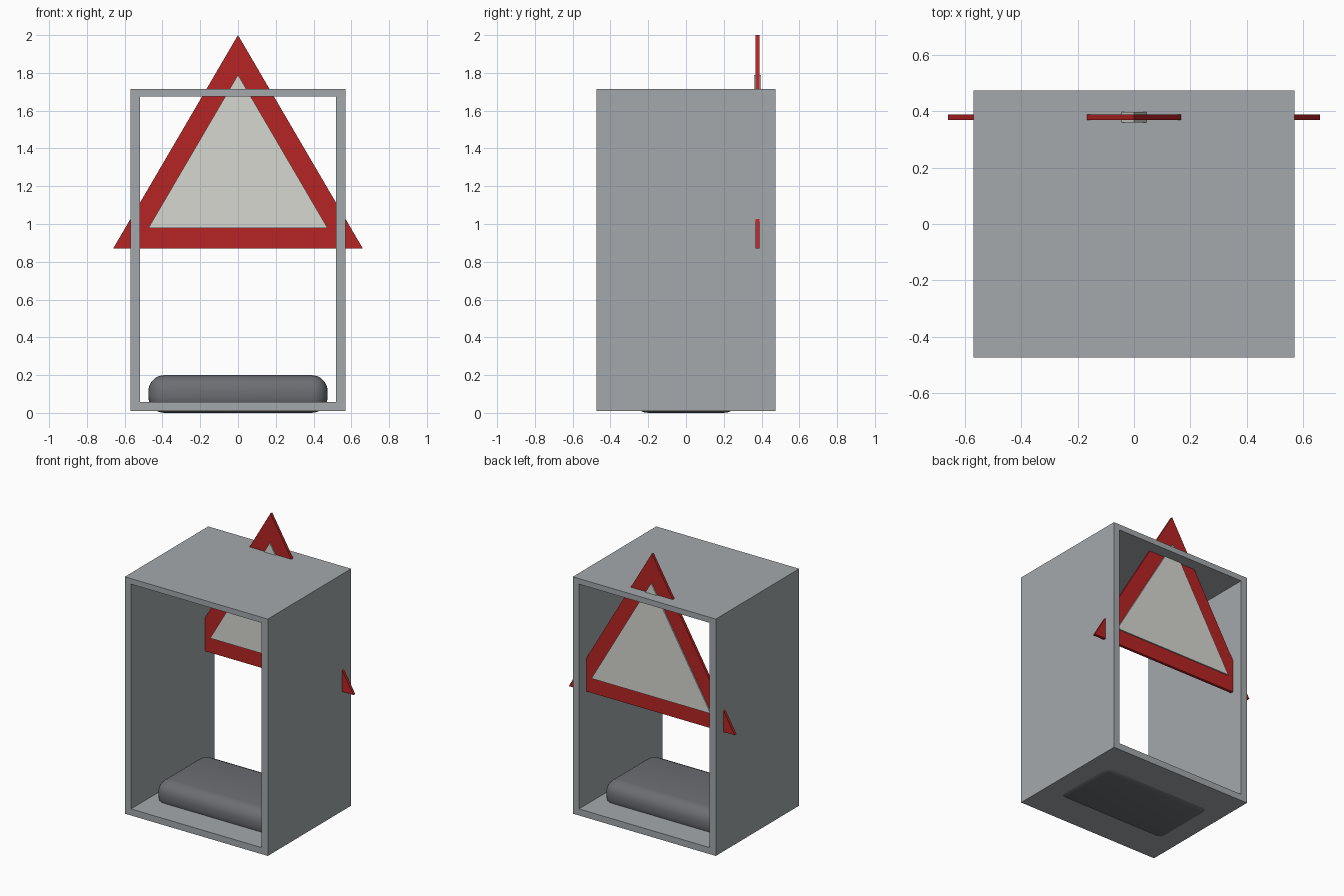
import bpy
import bmesh

cube = bpy.data.objects.get("Cube")
if cube:
    bpy.data.objects.remove(cube, do_unlink=True)


def material(name, rgb):
    mat = bpy.data.materials.new(name)
    mat.use_nodes = True
    mat.diffuse_color = (*rgb, 1)
    mat.node_tree.nodes["Principled BSDF"].inputs["Base Color"].default_value = (*rgb, 1)
    return mat


GREY = material("light grey", (0.37, 0.395, 0.415))
RED = material("warning red", (0.47, 0.017, 0.017))
WHITE = material("off white", (0.68, 0.68, 0.64))
DARK = material("dark grey", (0.15, 0.156, 0.17))


def add_object(name, bm, mat):
    bmesh.ops.recalc_face_normals(bm, faces=bm.faces)
    mesh = bpy.data.meshes.new(name)
    bm.to_mesh(mesh)
    bm.free()
    mesh.materials.append(mat)
    obj = bpy.data.objects.new(name, mesh)
    bpy.context.collection.objects.link(obj)
    return obj


def prism(name, mat, y, thickness, outer, inner=None):
    """Extrude an (x, z) outline along y, with an optional matching hole."""
    bm = bmesh.new()
    start = y - thickness / 2
    out = [bm.verts.new((x, start, z)) for x, z in outer]
    if inner:
        hole = [bm.verts.new((x, start, z)) for x, z in inner]
        n = len(out)
        for i in range(n):
            j = (i + 1) % n
            bm.faces.new((out[i], out[j], hole[j], hole[i]))
    else:
        bm.faces.new(out)
    ext = bmesh.ops.extrude_face_region(bm, geom=bm.faces[:], use_keep_orig=True)
    moved = [g for g in ext["geom"] if isinstance(g, bmesh.types.BMVert)]
    bmesh.ops.translate(bm, vec=(0, thickness, 0), verts=moved)
    return add_object(name, bm, mat)


def rectangle(half, low, high):
    return [(-half, low), (half, low), (half, high), (-half, high)]


def triangle(half, low, high):
    return [(-half, low), (half, low), (0, high)]


# Box frame, open at the front and back
prism("housing", GREY, 0, 0.948,
      rectangle(0.569, 0.01, 1.714), rectangle(0.52, 0.057, 1.674))

# Triangular sign: red border around a thicker pale panel
panel = triangle(0.474, 0.979, 1.79)
prism("sign_border", RED, 0.379, 0.02, triangle(0.661, 0.87, 2.0), panel)
prism("sign_panel", WHITE, 0.379, 0.038, panel)

# Rounded cushion on the floor
bm = bmesh.new()
bmesh.ops.create_cube(bm, size=1)
bmesh.ops.scale(bm, vec=(0.95, 0.57, 0.2), verts=bm.verts)
bmesh.ops.translate(bm, vec=(0, 0, 0.1), verts=bm.verts)
bmesh.ops.bevel(bm, geom=bm.edges[:], offset=0.085, segments=5,
                profile=0.5, affect='EDGES')
for face in bm.faces:
    face.smooth = True
add_object("cushion", bm, DARK)
